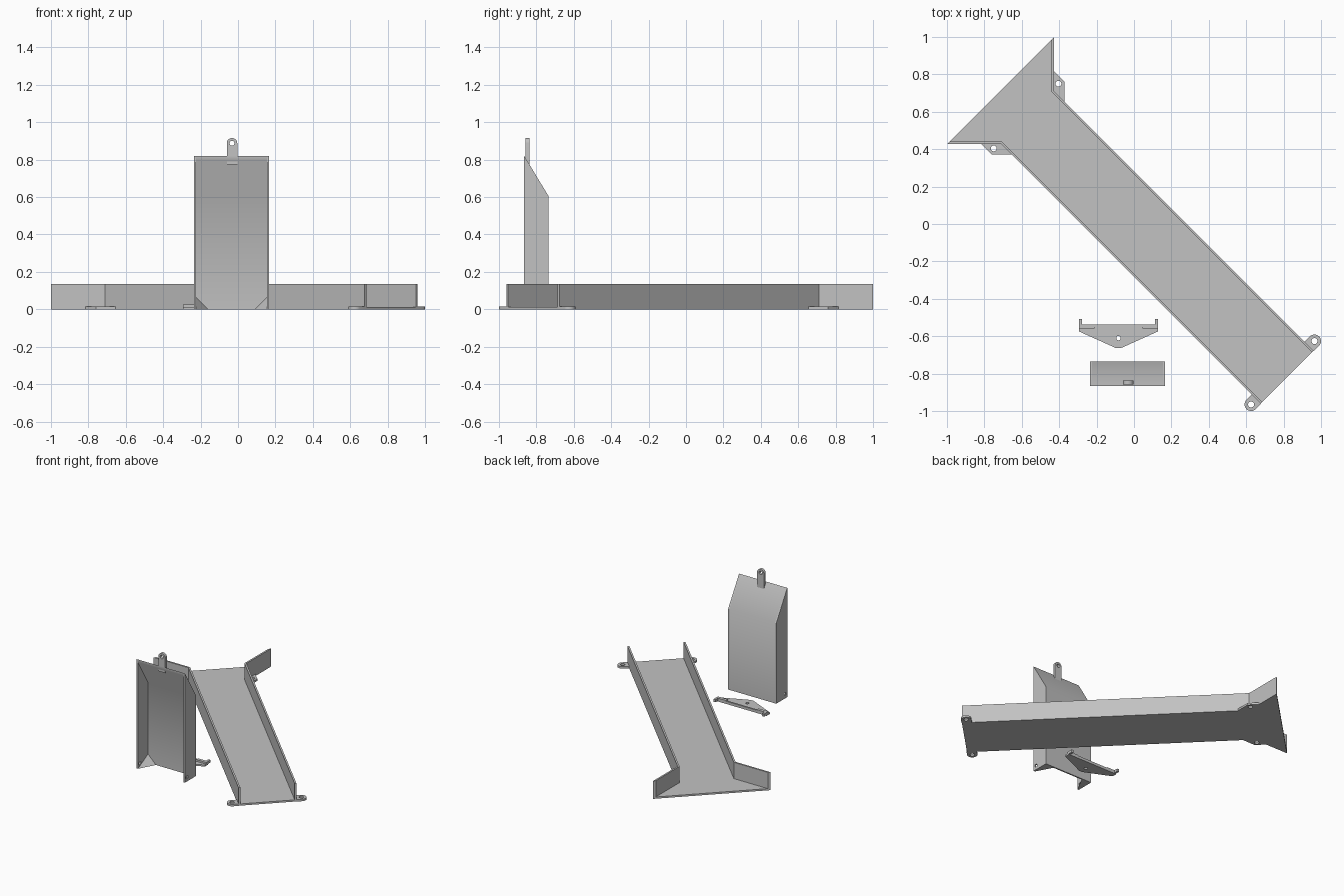
import bpy, bmesh, math
from mathutils import Vector

if "Cube" in bpy.data.objects:
    bpy.data.objects.remove(bpy.data.objects["Cube"])

grey = bpy.data.materials.new("plain grey")
grey.diffuse_color = (0.54, 0.54, 0.54, 1)
grey.use_nodes = True
grey.node_tree.nodes["Principled BSDF"].inputs["Base Color"].default_value = grey.diffuse_color


def finish(name, mesh, smooth=30):
    bm = bmesh.new()
    bm.from_mesh(mesh)
    bmesh.ops.remove_doubles(bm, verts=bm.verts, dist=1e-5)
    bmesh.ops.recalc_face_normals(bm, faces=bm.faces)
    bm.to_mesh(mesh)
    bm.free()
    mesh.materials.clear()
    mesh.materials.append(grey)
    ob = bpy.data.objects.new(name, mesh)
    bpy.context.collection.objects.link(ob)
    bpy.ops.object.select_all(action='DESELECT')
    ob.select_set(True)
    bpy.context.view_layer.objects.active = ob
    bpy.ops.object.shade_smooth_by_angle(angle=math.radians(smooth))
    return ob


def circle(cx, cy, r, n=24):
    return [(cx + r * math.cos(2 * math.pi * i / n),
             cy + r * math.sin(2 * math.pi * i / n)) for i in range(n)]


def arc(cx, cy, r, a0, a1, n=14):
    angles = [math.radians(a0 + (a1 - a0) * i / n) for i in range(n + 1)]
    return [(cx + r * math.cos(a), cy + r * math.sin(a)) for a in angles]


def plate(name, outline, lo, hi, axis='z', holes=(), smooth=30):
    """Filled outline with holes, given thickness from lo to hi along an axis."""
    cu = bpy.data.curves.new("outline", 'CURVE')
    cu.dimensions = '2D'
    cu.fill_mode = 'BOTH'
    cu.extrude = (hi - lo) / 2
    for loop in [outline, *holes]:
        sp = cu.splines.new('POLY')
        sp.points.add(len(loop) - 1)
        for p, (a, b) in zip(sp.points, loop):
            p.co = (a, b, 0, 1)
        sp.use_cyclic_u = True
    tmp = bpy.data.objects.new("outline", cu)
    bpy.context.collection.objects.link(tmp)
    deps = bpy.context.evaluated_depsgraph_get()
    mesh = bpy.data.meshes.new_from_object(tmp.evaluated_get(deps))
    bpy.data.objects.remove(tmp)
    mid = (lo + hi) / 2
    for v in mesh.vertices:
        a, b, c = v.co.x, v.co.y, v.co.z + mid
        v.co = {'z': (a, b, c), 'y': (a, c, b), 'x': (c, a, b)}[axis]
    return finish(name, mesh, smooth)


def rect(a0, a1, b0, b1):
    return [(a0, b0), (a1, b0), (a1, b1), (a0, b1)]


def swap(pts):
    """Mirror across the long diagonal axis of the chute."""
    return [(-y, -x) for x, y in pts]


# --- Chute: floor, flared side walls and mounting tabs ---
outer = [(-.427, 1.0), (-.427, .71), (.96, -.677)]
inner = [(-.44, .987), (-.44, .705), (.951, -.686)]
plate("chute_floor", inner + swap(inner)[::-1], 0, .013)

wall = outer + inner[::-1]
flare_tab = [(-.427, .815), (-.372, .76), (-.372, .655), (-.427, .71)]
flare_hole = circle(-.404, .75, .016)
cx, cy, r = .965, -.626, .035
n, u = Vector((1, 1)).normalized(), Vector((1, -1)).normalized()
base = Vector((cx, cy)) - n * .041
end_tab = arc(cx, cy, r, -45, 135) + [tuple(base - u * r), tuple(base + u * r)]
end_hole = circle(cx, cy, .016)
for side, f in (("right", list), ("left", swap)):
    plate("chute_wall_" + side, f(wall), 0, .135)
    plate("flare_tab_" + side, f(flare_tab), 0, .015, holes=[f(flare_hole)])
    plate("end_tab_" + side, f(end_tab), 0, .015, holes=[f(end_hole)])

# --- Cover: back panel with sloping top, side walls, corner gussets ---
X0, X1, YF, YB, T = -.235, .165, -.865, -.735, .01
panel = [(YB, 0), (YB, .605), (YF, .82), (YF, .80), (YB - T, .602), (YB - T, 0)]
plate("cover_panel", panel, X0 + T, X1 - T, 'x', smooth=36)
side_outline = [(YF, 0), (YB, 0), (YB, .605), (YF, .82)]
pin_hole = rect(YF + .014, YF + .034, .022, .042)
for side, xo, s in (("left", X0, 1), ("right", X1, -1)):
    xi = xo + s * T
    plate("cover_side_" + side, side_outline, min(xo, xi), max(xo, xi), 'x',
          holes=[pin_hole])
    mesh = bpy.data.meshes.new("gusset")
    mesh.from_pydata([(xi, YF, 0), (xi, YB - T, 0), (xi, YB - T, .065),
                      (xo + s * .075, YB - T, 0)], [],
                     [(0, 1, 2), (0, 1, 3), (0, 2, 3), (1, 2, 3)])
    finish("cover_gusset_" + side, mesh)

# Hanging lug on top of the cover
lug = arc(-.032, .888, .028, 0, 180) + [(-.06, .775), (-.004, .775)]
plate("cover_lug", lug, -.859, -.838, 'y', holes=[circle(-.032, .888, .013)])

# --- Clip: triangular plate with a rib, end blocks and pins ---
CX = -.083
clip = [(CX - .21, -.575), (CX - .012, -.664), (CX + .012, -.664),
        (CX + .21, -.575), (CX + .21, -.537), (CX - .21, -.537)]
plate("clip_plate", clip, 0, .012, holes=[circle(CX, -.61, .012)])
plate("clip_rib", rect(CX - .13, CX + .13, -.55, -.537), .012, .02)
for side, s in (("left", -1), ("right", 1)):
    a, b, c = CX + s * .128, CX + s * .21, CX + s * .194
    plate("clip_block_" + side, rect(min(a, b), max(a, b), -.56, -.537), .012, .025)
    plate("clip_pin_" + side, rect(min(b, c), max(b, c), -.537, -.508), .005, .025)
